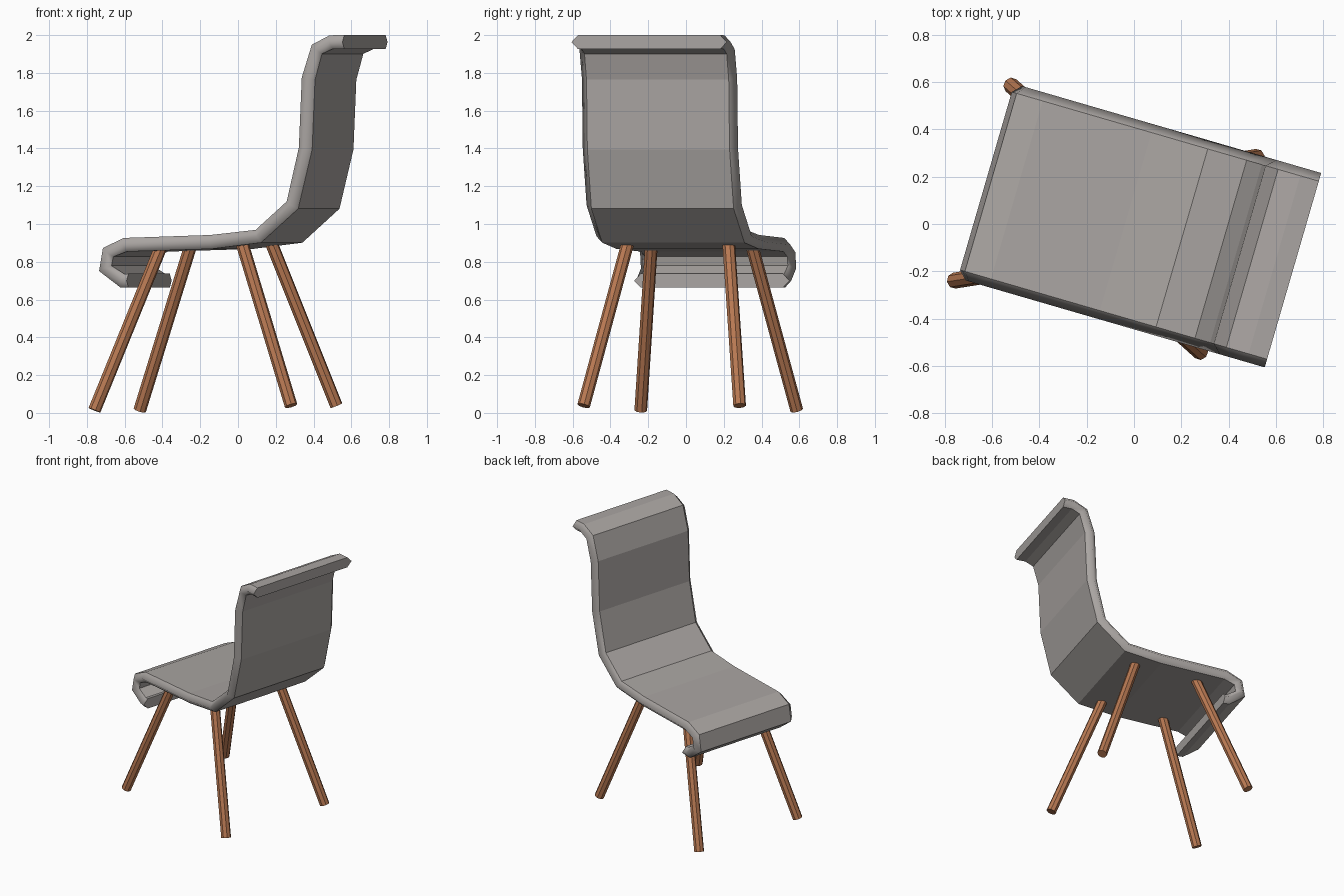
import bpy, bmesh, math
from mathutils import Vector, Matrix

cube = bpy.data.objects.get("Cube")
if cube:
    bpy.data.objects.remove(cube)

TURN = Matrix.Rotation(math.radians(-16.2), 4, 'Z')


def material(name, rgb):
    mat = bpy.data.materials.new(name)
    mat.use_nodes = True
    mat.diffuse_color = (*rgb, 1)
    mat.node_tree.nodes["Principled BSDF"].inputs["Base Color"].default_value = (*rgb, 1)
    return mat


def finish(name, bm, mat):
    bmesh.ops.recalc_face_normals(bm, faces=bm.faces[:])
    bm.transform(TURN)
    mesh = bpy.data.meshes.new(name)
    bm.to_mesh(mesh)
    bm.free()
    mesh.materials.append(mat)
    obj = bpy.data.objects.new(name, mesh)
    bpy.context.collection.objects.link(obj)
    return obj


grey = material("warm grey shell", (0.40, 0.375, 0.36))
wood = material("brown wood", (0.48, 0.19, 0.085))

# Shell: one bent strip from the curled front lip up to the rolled top edge
path = [Vector(p) for p in (
    (-0.49, 0.70), (-0.524, 0.70), (-0.618, 0.765), (-0.602, 0.85),
    (-0.508, 0.89), (-0.034, 0.905), (0.226, 0.935), (0.414, 1.10),
    (0.486, 1.40), (0.502, 1.77), (0.549, 1.925), (0.627, 1.963), (0.70, 1.963))]
HALF, RIM, THICK = 0.392, 0.036, 0.037
# Cross-section: (across, along the strip's normal), pointed at both sides
section = [(-HALF - RIM, 0), (-HALF, THICK), (HALF, THICK),
           (HALF + RIM, 0), (HALF, -THICK), (-HALF, -THICK)]

bm = bmesh.new()
rings = []
for i, p in enumerate(path):
    before = (p - path[max(i - 1, 0)]).normalized()
    after = (path[min(i + 1, len(path) - 1)] - p).normalized()
    along = (before + after).normalized()
    normal = Vector((-along.y, along.x))
    ring = []
    for across, offset in section:
        q = p + normal * offset
        ring.append(bm.verts.new((q.x, across, q.y)))
    rings.append(ring)

n = len(section)
for a, b in zip(rings, rings[1:]):
    for k in range(n):
        face = bm.faces.new((a[k], a[(k + 1) % n], b[(k + 1) % n], b[k]))
        face.smooth = k not in (1, 4)  # rounded rims, flat sheet
bm.faces.new(rings[0])
bm.faces.new(rings[-1])
finish("seat_shell", bm, grey)


# Legs: splayed eight-sided rods
def leg(name, foot, top):
    foot, top = Vector(foot), Vector(top)
    axis = top - foot
    bm = bmesh.new()
    bmesh.ops.create_cone(bm, cap_ends=True, segments=8, radius1=0.034,
                          radius2=0.034, depth=axis.length)
    turn = axis.to_track_quat('Z', 'Y').to_matrix().to_4x4()
    bm.transform(Matrix.Translation((foot + top) / 2) @ turn)
    finish(name, bm, wood)


for side, s in (("right", -1), ("left", 1)):
    y_foot, y_top = 0.43 * s - 0.012, 0.278 * s - 0.012
    leg("front_leg_" + side, (-0.663, y_foot, 0.014), (-0.34, y_top, 0.88))
    leg("back_leg_" + side, (0.421, y_foot, 0.038), (0.106, y_top, 0.90))
